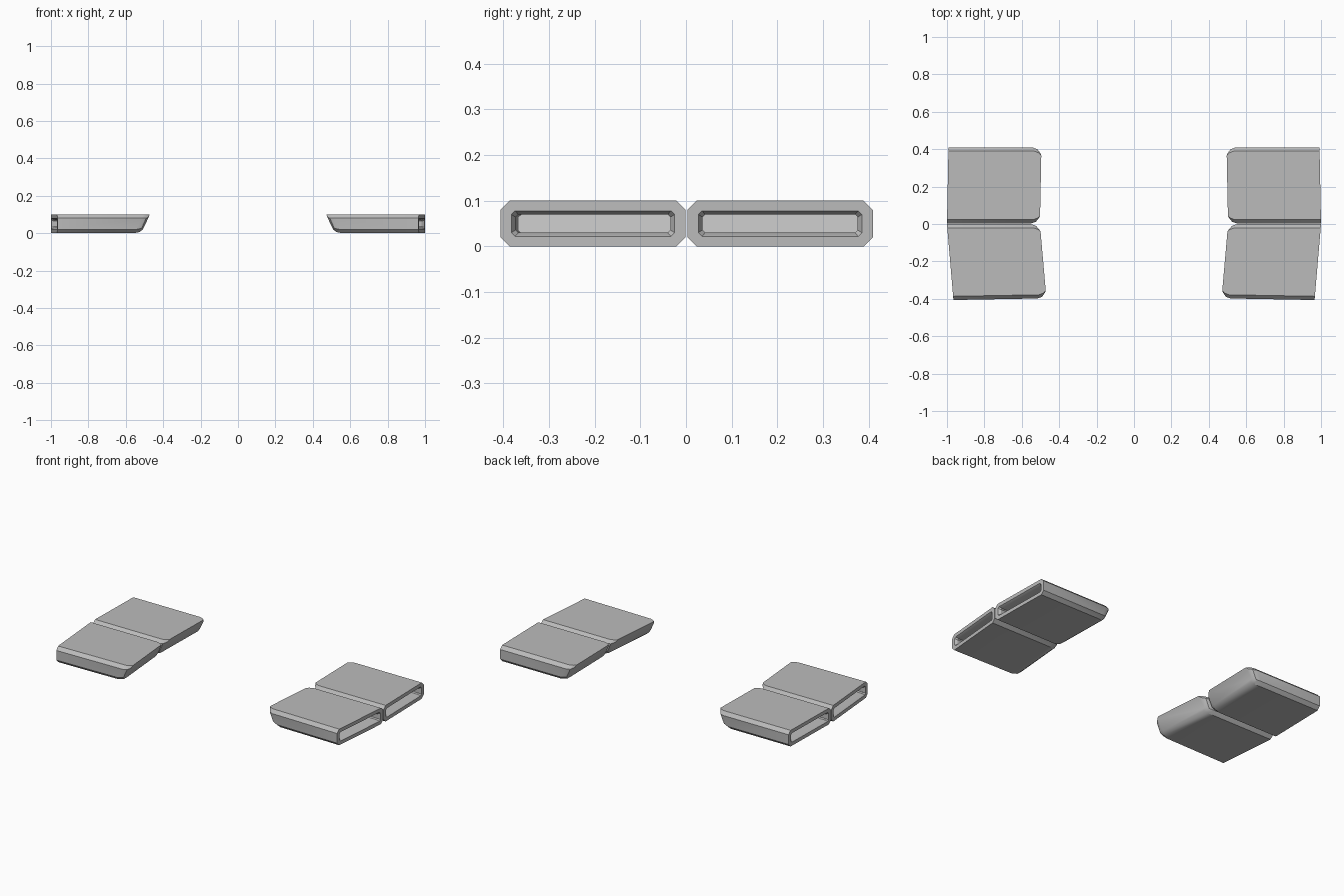
import bpy
import bmesh

if "Cube" in bpy.data.objects:
    bpy.data.objects.remove(bpy.data.objects["Cube"], do_unlink=True)

grey = bpy.data.materials.new("mid_grey")
grey.use_nodes = True
colour = (0.5, 0.5, 0.5, 1)
grey.diffuse_color = colour
grey.node_tree.nodes["Principled BSDF"].inputs["Base Color"].default_value = colour

HALF = 0.203   # half the width of a pad
HEIGHT = 0.1


def ring(inset, low, high, x_low, x_high, cut):
    """Chamfered rectangle across the pad, leaning from x_low to x_high."""
    w = HALF - inset
    outline = [(-w, low + cut), (-w + cut, low), (w - cut, low), (w, low + cut),
               (w, high - cut), (w - cut, high), (-w + cut, high), (-w, high - cut)]
    return [(x_low + (x_high - x_low) * (z - low) / (high - low), y, z)
            for y, z in outline]


# Slanted nose, outer shell, then the hollow slot
RINGS = [
    ring(0.03, 0.02, HEIGHT, 0.54, 0.503, 0.012),
    ring(0.009, 0.006, HEIGHT, 0.558, 0.516, 0.02),
    ring(0, 0, HEIGHT, 0.59, 0.54, 0.02),
    ring(0, 0, HEIGHT, 1.0, 1.0, 0.02),
    ring(0.024, 0.022, 0.078, 1.0, 1.0, 0.008),
    ring(0.033, 0.03, 0.07, 0.985, 0.985, 0.006),
    ring(0.033, 0.03, 0.07, 0.62, 0.6, 0.006),
]


def place(point, side, front):
    """Move a pad point to its row, with the slight splay of that row."""
    x, y, z = point
    if front:
        y -= 0.204
        x += 0.085 * y
        y *= 1 - 0.045 * (1 - x)
    else:
        y += 0.206
        x -= 0.02 * y
    return (side * x, y, z)


def pad(name, side, front):
    bm = bmesh.new()
    loops = [[bm.verts.new(place(p, side, front)) for p in r] for r in RINGS]
    for a, b in zip(loops, loops[1:]):
        for i in range(len(a)):
            j = (i + 1) % len(a)
            bm.faces.new((a[i], a[j], b[j], b[i]))
    bm.faces.new(loops[0])
    bm.faces.new(loops[-1])
    bmesh.ops.recalc_face_normals(bm, faces=bm.faces)
    mesh = bpy.data.meshes.new(name)
    bm.to_mesh(mesh)
    bm.free()
    mesh.materials.append(grey)
    obj = bpy.data.objects.new(name, mesh)
    bpy.context.collection.objects.link(obj)
    bpy.ops.object.select_all(action='DESELECT')
    obj.select_set(True)
    bpy.context.view_layer.objects.active = obj
    bpy.ops.object.shade_smooth_by_angle(angle=0.5)


# Two pads on each side
for side, word in ((1, "left"), (-1, "right")):
    pad("front_pad_" + word, side, True)
    pad("back_pad_" + word, side, False)
